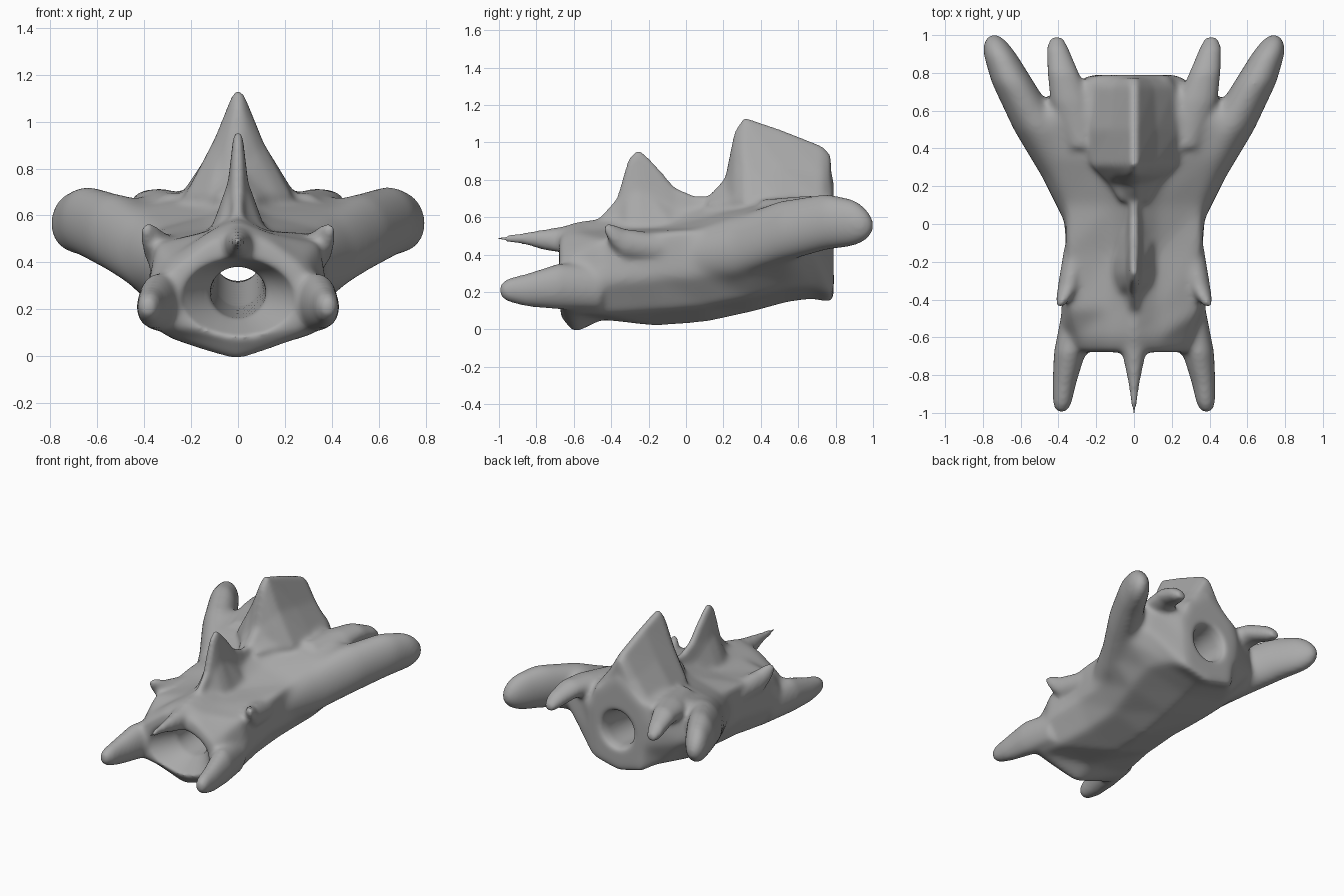
import bpy, bmesh
from math import sin, cos, tau

if "Cube" in bpy.data.objects:
    bpy.data.objects.remove(bpy.data.objects["Cube"])

grey = bpy.data.materials.new("stone grey")
grey.use_nodes = True
colour = (0.4, 0.4, 0.4, 1)
grey.diffuse_color = colour
grey.node_tree.nodes["Principled BSDF"].inputs["Base Color"].default_value = colour


def loft(name, rings):
    """Skin a list of equal closed rings and cap both ends."""
    bm = bmesh.new()
    rows = [[bm.verts.new(p) for p in ring] for ring in rings]
    for a, b in zip(rows, rows[1:]):
        for i in range(len(a)):
            j = (i + 1) % len(a)
            bm.faces.new((a[i], a[j], b[j], b[i]))
    bm.faces.new(rows[0])
    bm.faces.new(rows[-1])
    bmesh.ops.recalc_face_normals(bm, faces=bm.faces)
    mesh = bpy.data.meshes.new(name)
    bm.to_mesh(mesh)
    bm.free()
    mesh.materials.append(grey)
    obj = bpy.data.objects.new(name, mesh)
    bpy.context.collection.objects.link(obj)
    return obj


def mirrored(y, half):
    """Full ring from a half outline that runs from top to bottom."""
    left = [(-x, z) for x, z in reversed(half) if x > 0]
    return [(x, y, z) for x, z in half + left]


def limb(name, sections, side=1, n=16):
    """Tube of elliptical sections: y, centre x, centre z, radius x, radius z."""
    return loft(name, [[(side * (x + rx * cos(tau * i / n)), y, z + rz * sin(tau * i / n))
                        for i in range(n)] for y, x, z, rx, rz in sections])


def ridge(name, base, waist, sections):
    """Tent-shaped fin: y, crest height, half width at the base."""
    return loft(name, [mirrored(y, [(0.018, top), (w * waist, (top + base) / 2),
                                    (w, base), (w * 0.8, base - 0.1)])
                       for y, top, w in sections])


def modify(obj, kind, **settings):
    mod = obj.modifiers.new(kind, kind)
    for key, value in settings.items():
        setattr(mod, key, value)
    bpy.context.view_layer.objects.active = obj
    bpy.ops.object.modifier_apply(modifier=mod.name)


def fuse(target, others):
    """Join overlapping parts and turn them into one skin."""
    bpy.ops.object.select_all(action='DESELECT')
    for obj in others + [target]:
        obj.select_set(True)
    bpy.context.view_layer.objects.active = target
    bpy.ops.object.join()
    modify(target, 'REMESH', mode='VOXEL', voxel_size=0.015)


# Main hull, webbed out to the wings: y, top, upper, shoulder, flank, lower, bottom
hull = [
    (-.68, .54, (.14, .48), (.27, .38), (.38, .25), (.33, .13), .08),
    (-.60, .58, (.14, .52), (.30, .41), (.40, .22), (.32, .09), -.025),
    (-.45, .60, (.13, .53), (.35, .48), (.39, .25), (.30, .08), .05),
    (-.15, .63, (.12, .54), (.36, .52), (.36, .28), (.26, .10), .015),
    (.10, .68, (.12, .60), (.36, .54), (.38, .29), (.26, .12), .035),
    (.35, .78, (.20, .67), (.42, .63), (.48, .33), (.32, .17), .09),
    (.55, .84, (.22, .71), (.48, .67), (.55, .39), (.34, .225), .145),
    (.68, .85, (.21, .70), (.42, .64), (.46, .43), (.28, .23), .16),
    (.79, .86, (.19, .70), (.23, .56), (.21, .38), (.19, .18), .135),
]
body = loft("body", [mirrored(y, [(0, top), *mid, (0, low)]) for y, top, *mid, low in hull])

# Wings melt softly into the hull
sides = ((1, "left"), (-1, "right"))
wings = [limb(label + "_wing", [(-.05, .25, .38, .09, .12), (.25, .37, .43, .12, .165),
                                (.5, .505, .52, .135, .17), (.75, .642, .575, .115, .155),
                                (.9, .71, .57, .09, .13), (.965, .735, .56, .065, .09),
                                (1.005, .742, .555, .03, .04)], side) for side, label in sides]
fuse(body, wings)
modify(body, 'SMOOTH', factor=0.5, iterations=24)

# Crests along the back
parts = [
    ridge("rear_fin", .68, .48, [(.12, .71, .08), (.21, .81, .13), (.26, 1.06, .18),
                                 (.31, 1.135, .23), (.5, 1.07, .25), (.73, .98, .22),
                                 (.775, .93, .17)]),
    ridge("front_fin", .53, .36, [(-.46, .6, .07), (-.37, .7, .09), (-.31, .91, .11),
                                  (-.26, .965, .12), (-.2, .92, .12), (-.06, .76, .12),
                                  (.04, .715, .12), (.14, .71, .12)]),
    limb("nose_spike", [(-1.015, 0, .487, .01, .016), (-.85, 0, .485, .03, .037),
                        (-.7, 0, .475, .06, .07), (-.5, 0, .5, .11, .08)]),
]

# Paired limbs
for side, label in sides:
    parts += [
        limb(label + "_rear_prong", [(.4, .27, .61, .09, .085), (.65, .335, .64, .11, .075),
                                     (.8, .375, .645, .085, .065), (.93, .405, .6, .06, .055),
                                     (.99, .41, .57, .035, .03)], side),
        limb(label + "_front_horn", [(-.45, .30, .22, .08, .12), (-.68, .34, .23, .085, .125),
                                     (-.85, .37, .21, .063, .09), (-.95, .38, .21, .05, .065),
                                     (-.995, .384, .21, .028, .035)], side),
        limb(label + "_shoulder_spur", [(-.44, .395, .545, .018, .025), (-.4, .375, .51, .04, .06),
                                        (-.33, .345, .46, .06, .08), (-.12, .3, .43, .07, .08)],
             side),
    ]

# Central tunnel with a flared mouth
tunnel = limb("tunnel_cutter", [(-.8, 0, .25, .27, .18), (-.67, 0, .25, .24, .165),
                                (-.52, 0, .27, .12, .11), (0, 0, .33, .105, .12),
                                (.5, 0, .42, .1, .105), (.74, 0, .445, .115, .125),
                                (.84, 0, .445, .16, .16)], n=24)
tunnel.hide_render = True

# Fuse everything into one smooth skin
fuse(body, parts)
modify(body, 'BOOLEAN', operation='DIFFERENCE', object=tunnel)
modify(body, 'REMESH', mode='VOXEL', voxel_size=0.012)
modify(body, 'SMOOTH', factor=0.5, iterations=14)
bpy.data.objects.remove(tunnel)
body.data.materials.clear()
body.data.materials.append(grey)
for face in body.data.polygons:
    face.material_index = 0
    face.use_smooth = True
